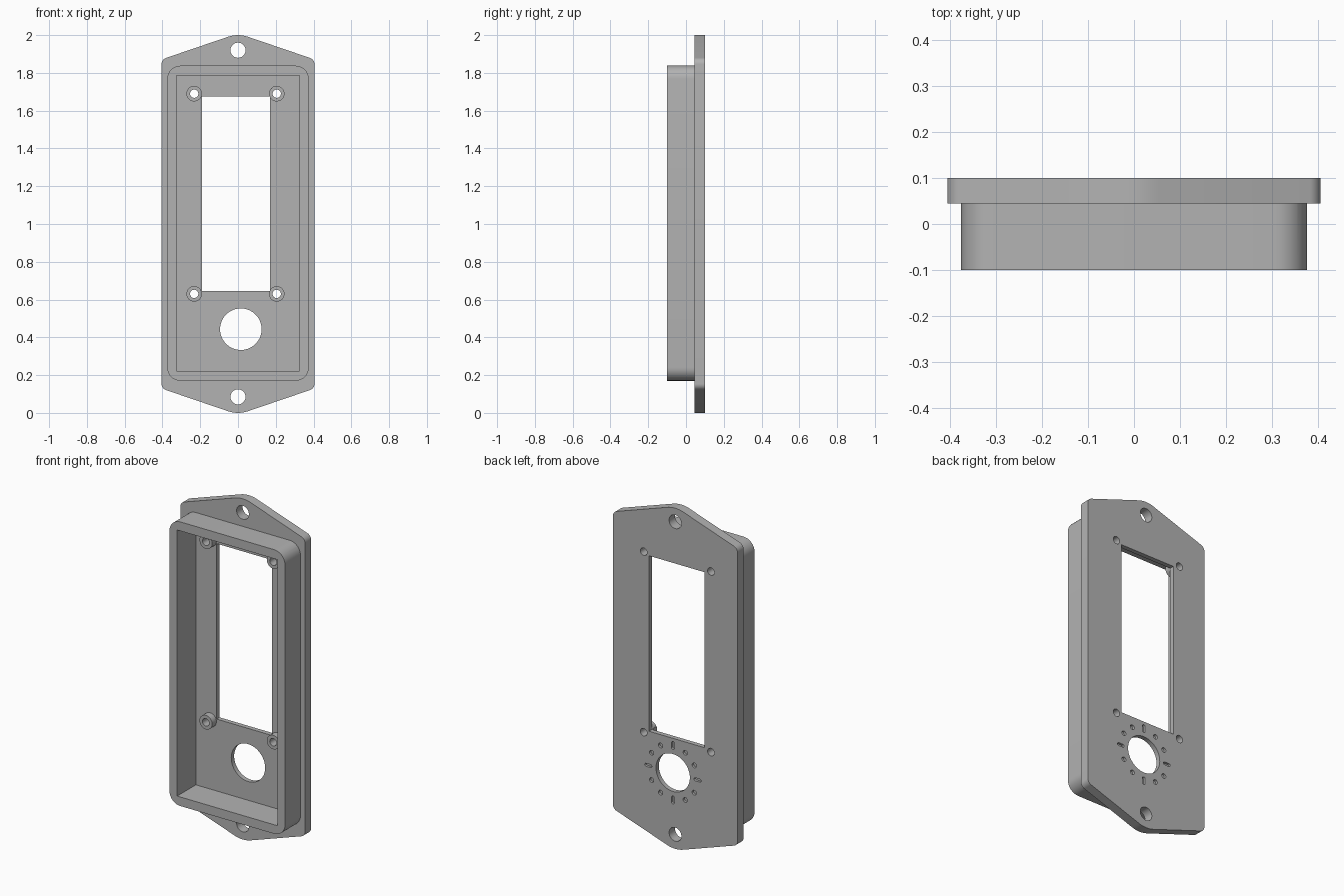
import bpy, bmesh, math
from mathutils import Vector

cube = bpy.data.objects.get("Cube")
if cube:
    bpy.data.objects.remove(cube, do_unlink=True)

grey = bpy.data.materials.new("matte grey")
grey.use_nodes = True
colour = (0.45, 0.45, 0.45, 1)
grey.diffuse_color = colour
grey.node_tree.nodes["Principled BSDF"].inputs["Base Color"].default_value = colour

BACK, SEAT, FLOOR, FRONT = 0.10, 0.044, 0.073, -0.10


def rounded(points, radii, steps=8):
    """Replace each corner of a convex outline with an arc."""
    out = []
    for i, (p, r) in enumerate(zip(points, radii)):
        p = Vector(p)
        a = (Vector(points[i - 1]) - p).normalized()
        b = (Vector(points[(i + 1) % len(points)]) - p).normalized()
        if r == 0:
            out.append(p)
            continue
        half = a.angle(b) / 2
        centre = p + (a + b).normalized() * r / math.sin(half)
        start = p + a * r / math.tan(half) - centre
        end = p + b * r / math.tan(half) - centre
        sweep = start.angle_signed(end)
        for k in range(steps + 1):
            t = -sweep * k / steps
            c, s = math.cos(t), math.sin(t)
            out.append(centre + Vector((start.x * c - start.y * s, start.x * s + start.y * c)))
    return out


def box(x0, x1, z0, z1, r=0):
    return rounded([(x0, z0), (x1, z0), (x1, z1), (x0, z1)], [r] * 4)


def circle(x, z, r, n=40):
    return [Vector((x + r * math.cos(math.tau * k / n), z + r * math.sin(math.tau * k / n)))
            for k in range(n)]


def prism(name, outlines, y0, y1):
    """Extrude x-z outlines from y0 to y1 as one object."""
    bm = bmesh.new()
    for outline in outlines:
        face = bm.faces.new([bm.verts.new((p.x, y0, p.y)) for p in outline])
        moved = bmesh.ops.extrude_face_region(bm, geom=[face])["geom"]
        bmesh.ops.translate(bm, vec=(0, y1 - y0, 0),
                            verts=[v for v in moved if isinstance(v, bmesh.types.BMVert)])
    bmesh.ops.recalc_face_normals(bm, faces=bm.faces)
    mesh = bpy.data.meshes.new(name)
    bm.to_mesh(mesh)
    bm.free()
    mesh.materials.append(grey)
    obj = bpy.data.objects.new(name, mesh)
    bpy.context.collection.objects.link(obj)
    return obj


def combine(target, tool, operation="DIFFERENCE"):
    """Apply a boolean and discard the tool."""
    mod = target.modifiers.new("cut", "BOOLEAN")
    mod.operation, mod.object, mod.solver = operation, tool, "EXACT"
    tool.hide_render = True
    bpy.ops.object.select_all(action="DESELECT")
    bpy.context.view_layer.objects.active = target
    target.select_set(True)
    bpy.ops.object.modifier_apply(modifier=mod.name)
    bpy.data.objects.remove(tool, do_unlink=True)


# Flange plate with pointed, rounded ends
side, peak, shoulder = 0.405, 1.009, 0.871
outline = [(side, 1 - shoulder), (side, 1 + shoulder), (0, 1 + peak),
           (-side, 1 + shoulder), (-side, 1 - shoulder), (0, 1 - peak)]
bezel = prism("bezel", [rounded(outline, [0.035, 0.035, 0.16] * 2)], SEAT, BACK)
bezel.data.update()

# Raised rim, hollowed down to the thin floor
combine(bezel, prism("rim", [box(-0.375, 0.375, 0.17, 1.838, 0.07)], FRONT, SEAT + 0.01), "UNION")
combine(bezel, prism("pocket", [box(-0.325, 0.325, 0.223, 1.785)], FRONT - 0.1, FLOOR))

# Screw bosses standing on the floor
screws = [(x, z) for x in (-0.232, 0.205) for z in (0.63, 1.69)]
combine(bezel, prism("bosses", [circle(x, z, 0.041) for x, z in screws], 0.033, FLOOR + 0.01), "UNION")

# Display window, knob hole, screw holes and mounting holes
KNOB = Vector((0.015, 0.443))
combine(bezel, prism("window", [box(-0.19, 0.17, 0.645, 1.675)], 0, 0.2))
holes = [circle(*KNOB, 0.11, 64), circle(0, 1.92, 0.04), circle(0, 0.085, 0.04)]
holes += [circle(x, z, 0.022) for x, z in screws]
combine(bezel, prism("holes", holes, -0.05, 0.2))

# Shallow dial marks on the back: dots, with radial slots at each quarter
marks = []
for k in range(12):
    angle = math.tau * k / 12
    along = Vector((math.cos(angle), math.sin(angle)))
    across = Vector((-along.y, along.x))
    centre = KNOB + along * 0.16
    if k % 3:
        marks.append(circle(*centre, 0.014, 20))
    else:
        corners = [centre + along * 0.023 * a + across * 0.009 * b
                   for a, b in ((-1, -1), (1, -1), (1, 1), (-1, 1))]
        marks.append(rounded(corners, [0.0085] * 4, 4))
combine(bezel, prism("marks", marks, BACK - 0.014, 0.2))

bpy.ops.object.shade_smooth_by_angle(angle=math.radians(30))
